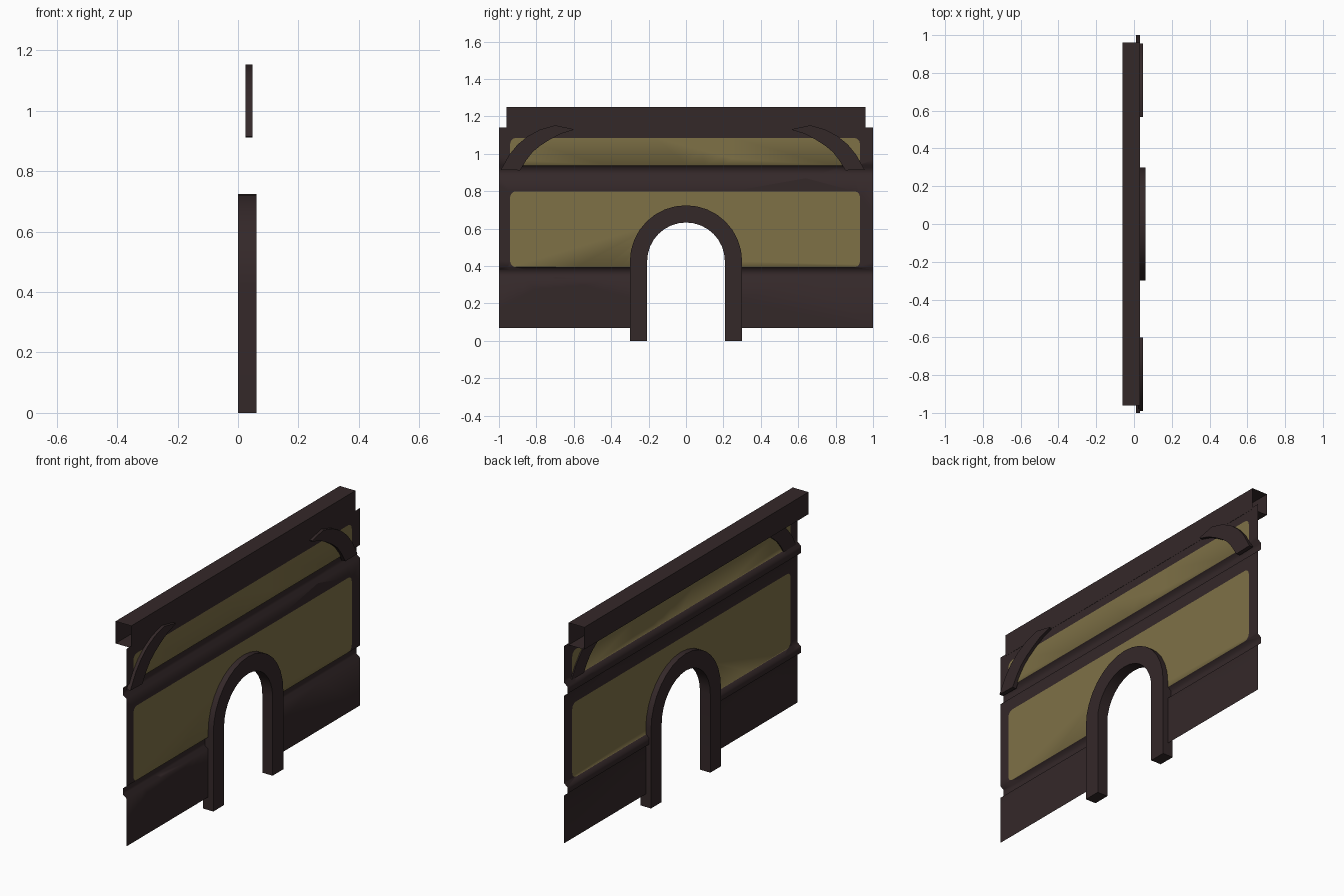
import bpy, bmesh, math
from mathutils import Vector

if "Cube" in bpy.data.objects:
    bpy.data.objects.remove(bpy.data.objects["Cube"])


def material(name, rgb):
    m = bpy.data.materials.new(name)
    m.diffuse_color = (*rgb, 1)
    m.use_nodes = True
    m.node_tree.nodes["Principled BSDF"].inputs["Base Color"].default_value = m.diffuse_color
    return m


WOOD = material("dark_wood", (0.034, 0.021, 0.022))
OLIVE = material("olive_panel", (0.21, 0.165, 0.062))
WALL_X = 0.031


def finish(bm, name, mats):
    me = bpy.data.meshes.new(name)
    bm.to_mesh(me)
    bm.free()
    for m in mats:
        me.materials.append(m)
    ob = bpy.data.objects.new(name, me)
    bpy.context.collection.objects.link(ob)
    return ob


def smooth(ob, deg):
    bpy.ops.object.select_all(action='DESELECT')
    ob.select_set(True)
    bpy.context.view_layer.objects.active = ob
    bpy.ops.object.shade_smooth_by_angle(angle=math.radians(deg))


def cut_convex(bm, pts):
    """Cut a convex (y, z) outline (anticlockwise) into the sheet; return inner faces."""
    inside = list(bm.faces)
    for i, (y, z) in enumerate(pts):
        y2, z2 = pts[(i + 1) % len(pts)]
        n = Vector((0, z2 - z, y - y2)).normalized()   # outward
        co = Vector((0, y, z))
        geom = set(inside)
        for f in inside:
            geom.update(f.edges)
            geom.update(f.verts)
        r = bmesh.ops.bisect_plane(bm, geom=list(geom), dist=1e-5, plane_co=co, plane_no=n)
        faces = {g for g in r['geom'] if isinstance(g, bmesh.types.BMFace)}
        inside = [f for f in faces if (f.calc_center_median() - co).dot(n) < 0]
    return inside


def rounded_rect(y0, y1, z0, z1, r, steps=3):
    pts = []
    for cy, cz, a0 in ((y1 - r, z0 + r, -90), (y1 - r, z1 - r, 0),
                       (y0 + r, z1 - r, 90), (y0 + r, z0 + r, 180)):
        for k in range(steps + 1):
            a = math.radians(a0 + 90 * k / steps)
            pts.append((cy + r * math.cos(a), cz + r * math.sin(a)))
    return pts


def arch_line(r, seg=16, zc=0.425, bottom=0.0):
    arc = [(r * math.cos(math.pi * k / seg), zc + r * math.sin(math.pi * k / seg))
           for k in range(seg + 1)]
    return [(r, bottom)] + arc + [(-r, bottom)]


def band(name, outer, inner, x0, x1):
    """Solid band between two (y, z) lines, from x0 to x1."""
    bm = bmesh.new()
    o = [bm.verts.new((x0, y, z)) for y, z in outer]
    i = [bm.verts.new((x0, y, z)) for y, z in inner]
    faces = [bm.faces.new((o[k], o[k + 1], i[k + 1], i[k])) for k in range(len(o) - 1)]
    ext = bmesh.ops.extrude_face_region(bm, geom=faces, use_keep_orig=True)
    vs = [g for g in ext['geom'] if isinstance(g, bmesh.types.BMVert)]
    bmesh.ops.translate(bm, verts=vs, vec=(x1 - x0, 0, 0))
    bmesh.ops.recalc_face_normals(bm, faces=bm.faces)
    ob = finish(bm, name, [WOOD])
    smooth(ob, 35)
    return ob


# wall: thin moulded sheet, ribs standing out towards -x
profile = [(WALL_X, 0.07), (WALL_X, 0.33), (0.011, 0.345), (0.011, 0.38), (WALL_X, 0.395),
           (WALL_X, 0.87), (0.011, 0.885), (0.011, 0.925), (WALL_X, 0.94), (WALL_X, 1.14)]
bm = bmesh.new()
rows = [[bm.verts.new((x, y, z)) for y in (-1, 1)] for x, z in profile]
for a, b in zip(rows, rows[1:]):
    bm.faces.new((a[0], a[1], b[1], b[0]))
# olive panels cut into the sheet
for z0, z1 in ((0.394, 0.80), (0.939, 1.085)):
    for f in cut_convex(bm, rounded_rect(-0.94, 0.93, z0, z1, 0.03)):
        f.material_index = 1
# doorway opening
opening = cut_convex(bm, arch_line(0.25, bottom=-0.1))
bmesh.ops.delete(bm, geom=opening, context='FACES')
for f in bm.faces:
    f.smooth = True
finish(bm, "wall", [WOOD, OLIVE])

# door arch
band("door_arch", arch_line(0.30), arch_line(0.208), 0.0, 0.062)

# curved corner braces, mirrored
outer = [(-0.99, 0.915), (-0.945, 0.995), (-0.90, 1.05), (-0.845, 1.095),
         (-0.78, 1.13), (-0.70, 1.153), (-0.602, 1.132)]
inner = [(-0.887, 0.912), (-0.855, 0.965), (-0.82, 1.01), (-0.78, 1.043),
         (-0.73, 1.075), (-0.67, 1.107), (-0.605, 1.127)]
band("brace_left", outer, inner, 0.025, 0.048)
mir = lambda pts: [(-0.035 - y, z) for y, z in pts]
band("brace_right", mir(outer), mir(inner), 0.025, 0.048)

# top beam: hollow box open at both ends
bm = bmesh.new()
ring = [(-0.062, 1.13), (WALL_X + 0.001, 1.13), (WALL_X + 0.001, 1.25), (-0.062, 1.25)]
ends = [[bm.verts.new((x, y, z)) for x, z in ring] for y in (-0.96, 0.96)]
for k in range(4):
    j = (k + 1) % 4
    bm.faces.new((ends[0][k], ends[0][j], ends[1][j], ends[1][k]))
bmesh.ops.recalc_face_normals(bm, faces=bm.faces)
finish(bm, "top_beam", [WOOD])
